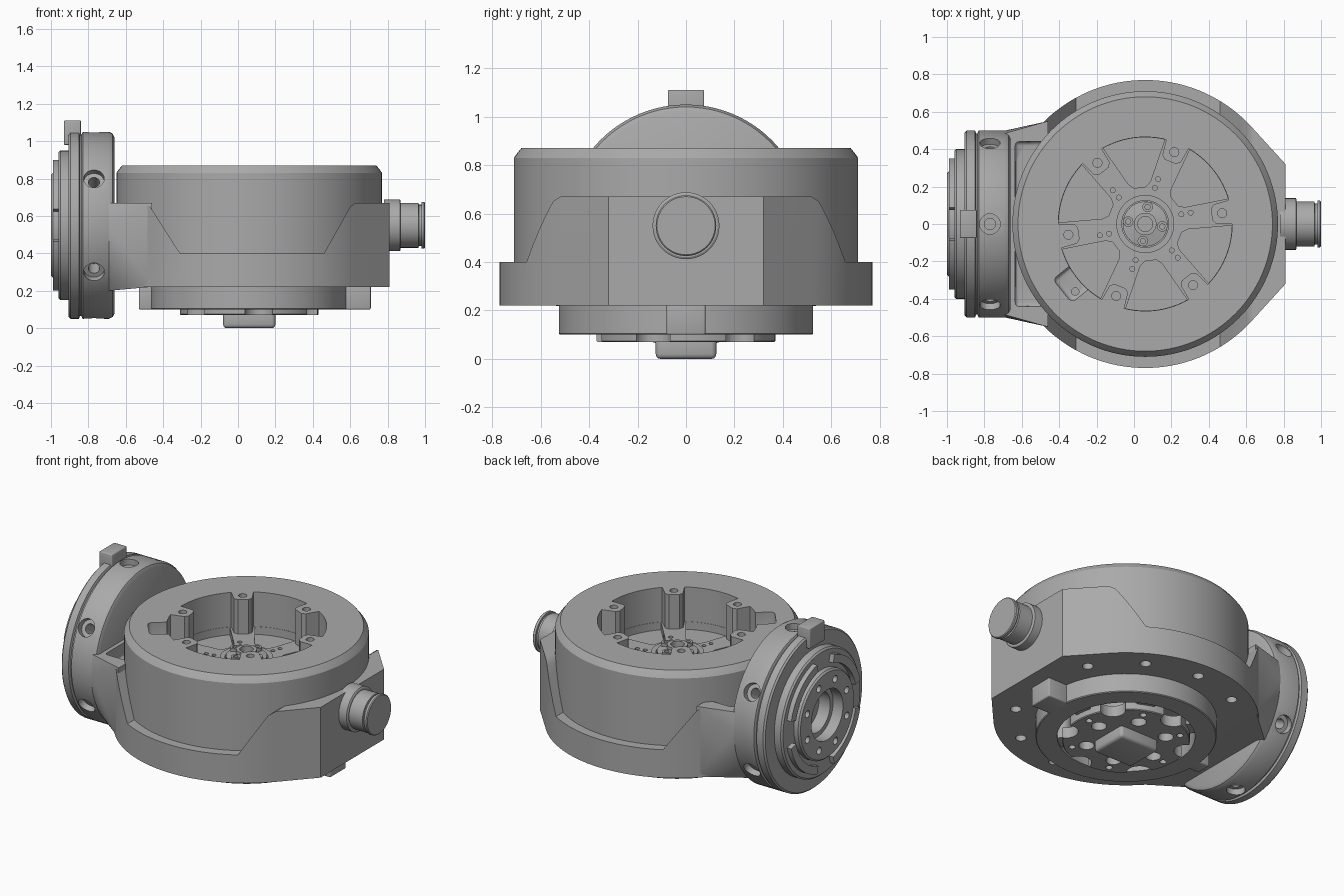
import bpy, bmesh
from math import radians, sin, cos, pi, sqrt
from mathutils import Matrix, Vector

if "Cube" in bpy.data.objects:
    bpy.data.objects.remove(bpy.data.objects["Cube"])

grey = bpy.data.materials.new("machined grey")
grey.use_nodes = True
grey.diffuse_color = (0.4, 0.4, 0.4, 1)
grey.node_tree.nodes["Principled BSDF"].inputs["Base Color"].default_value = (0.4, 0.4, 0.4, 1)

DRUM = Matrix.Translation((0.06, 0, 0))                                  # vertical main axis
SIDE = Matrix.Translation((0, 0, 0.55)) @ Matrix.Rotation(pi / 2, 4, 'Y')  # horizontal axis
parts = []


def finish(name, bm, matrix=Matrix(), helper=False):
    bmesh.ops.remove_doubles(bm, verts=bm.verts, dist=1e-5)
    bmesh.ops.transform(bm, matrix=matrix, verts=bm.verts)
    bmesh.ops.recalc_face_normals(bm, faces=bm.faces)
    mesh = bpy.data.meshes.new(name)
    bm.to_mesh(mesh)
    bm.free()
    mesh.materials.append(grey)
    ob = bpy.data.objects.new(name, mesh)
    bpy.context.collection.objects.link(ob)
    ob.hide_render = helper
    if not helper:
        parts.append(ob)
    return ob


def lathe(name, profile, matrix=DRUM, closed=False, steps=96, helper=False):
    bm = bmesh.new()
    vs = [bm.verts.new((r, 0, h)) for r, h in profile]
    es = [bm.edges.new(p) for p in zip(vs, vs[1:])]
    if closed:
        es.append(bm.edges.new((vs[-1], vs[0])))
    bmesh.ops.spin(bm, geom=vs + es, cent=(0, 0, 0), axis=(0, 0, 1), angle=2 * pi, steps=steps)
    return finish(name, bm, matrix, helper)


def polar(r, deg):
    return (r * cos(radians(deg)), r * sin(radians(deg)))


def arc(r, a, b, n=12):
    return [polar(r, a + (b - a) * i / n) for i in range(n + 1)]


def prisms(name, outlines, z0, z1, matrix=DRUM, helper=False):
    bm = bmesh.new()
    for pts in outlines:
        low = bm.faces.new([bm.verts.new((x, y, z0)) for x, y in pts])
        up = bmesh.ops.extrude_face_region(bm, geom=[low])["geom"]
        moved = [v for v in up if isinstance(v, bmesh.types.BMVert)]
        bmesh.ops.translate(bm, vec=(0, 0, z1 - z0), verts=moved)
    return finish(name, bm, matrix, helper)


def circles(spots, r, n=20):
    return [[(x + r * cos(2 * pi * i / n), y + r * sin(2 * pi * i / n)) for i in range(n)]
            for x, y in spots]


def box(name, lo, hi, bevel=0.0, matrix=Matrix(), helper=False):
    bm = bmesh.new()
    lo, hi = Vector(lo), Vector(hi)
    bmesh.ops.create_cube(bm, size=1, matrix=Matrix.Translation((lo + hi) / 2) @ Matrix.Diagonal((hi - lo).to_4d()))
    if bevel:
        bmesh.ops.bevel(bm, geom=bm.edges[:], offset=bevel, segments=3, profile=0.5, affect='EDGES')
    return finish(name, bm, matrix, helper)


def cut(ob, *cutters, keep=False):
    for c in cutters:
        mod = ob.modifiers.new("cut", 'BOOLEAN')
        mod.operation, mod.solver, mod.object = 'DIFFERENCE', 'EXACT', c
        bpy.context.view_layer.objects.active = ob
        bpy.ops.object.modifier_apply(modifier=mod.name)
        if not keep:
            bpy.data.objects.remove(c)


def holes(ob, spots, r, z0, z1, matrix=DRUM):
    cut(ob, prisms("hole_cutter", circles(spots, r), z0, z1, matrix, True))


SPOKES = [8 + 60 * k for k in range(6)]

# Main drum with lobed cavity
drum = lathe("drum", [(0, 0.32), (0.71, 0.32), (0.71, 0.83), (0.70, 0.845), (0.68, 0.87), (0, 0.87)], steps=128)
cavity = []
for a in SPOKES:
    cavity += [polar(0.465, a - 8), polar(0.38, a - 8), polar(0.36, a - 5), polar(0.36, a + 5), polar(0.38, a + 8)]
    cavity += arc(0.465, a + 8, a + 51)
cut(drum, prisms("cavity_cutter", [cavity], 0.65, 1, DRUM, True))
sectors = [arc(0.463, a + 9, a + 51) + [polar(0.23, a + 45), polar(0.2, a + 39), polar(0.2, a + 21), polar(0.23, a + 15)]
           for a in SPOKES]
cut(drum, prisms("sector_cutter", sectors, 0.6, 0.7, DRUM, True))
holes(drum, [polar(0.415, a) for a in SPOKES], 0.024, 0.8, 1)
holes(drum, [polar(r, a + s) for a in SPOKES for r, s in ((0.2, 7), (0.25, 6))], 0.013, 0.62, 0.7)

# Cable notch beside the cavity
cut(drum, box("notch_cutter", (0.38, -0.08, 0.74), (0.57, 0.08, 1), 0.025,
              DRUM @ Matrix.Rotation(radians(219), 4, 'Z'), True))
holes(drum, [polar(0.52, 224)], 0.02, 0.68, 0.8)

# Hub inside the cavity
lathe("hub_ring", [(0.125, 0.63), (0.155, 0.63), (0.155, 0.67), (0.125, 0.67)], closed=True, steps=48)
hub = lathe("hub", [(0, 0.63), (0.12, 0.63), (0.12, 0.68), (0.06, 0.69), (0.06, 0.72), (0.04, 0.72), (0.04, 0.67), (0, 0.67)], steps=48)
for i in range(4):
    lathe("hub_screw", [(0, 0.66), (0.028, 0.66), (0.028, 0.705), (0.014, 0.705), (0.014, 0.69), (0, 0.69)],
          DRUM @ Matrix.Translation((*polar(0.092, 82 + 90 * i), 0)), steps=16)

# Bracket shell around the drum, with dipped front and back walls
outline = arc(0.77, 43, 317, 90) + [(0.75, -0.32), (0.75, 0.32)]
bracket = prisms("bracket", [outline], 0.22, 0.67)
dip = [(-0.37, 0.40), (0.40, 0.40), (0.54, 0.65), (0.57, 0.67), (0.57, 0.8), (-0.57, 0.8), (-0.57, 0.67), (-0.53, 0.65)]
cut(bracket, prisms("dip_cutter", [dip], -1, 1, DRUM @ Matrix.Rotation(pi / 2, 4, 'X'), True),
    lathe("inner_cutter", [(0, 0.35), (0.6, 0.35), (0.6, 0.8), (0, 0.8)], helper=True),
    lathe("bore_cutter", [(0, 0.1), (0.40, 0.1), (0.40, 0.5), (0, 0.5)], helper=True))
holes(bracket, [polar(0.65, 30 * k) for k in range(12) if k % 6], 0.032, 0.1, 0.28)

# Neck blending the bracket into the side housing
bm = bmesh.new()
for i in range(13):
    z = 0.20 + 0.47 * i / 12
    for s in (-1, 1):
        bm.verts.new((-0.69, s * sqrt(0.2495 - (z - 0.55) ** 2), z))
for y in (-0.55, 0.55):
    for z in (0.221, 0.67):
        bm.verts.new((-0.46, y, z))
bmesh.ops.convex_hull(bm, input=bm.verts)
neck = finish("neck", bm)
pocket = box("pocket_cutter", (-0.635, -0.44, 0.58), (-0.42, 0.44, 0.8), 0.02, helper=True)
cut(neck, pocket, keep=True)
cut(bracket, pocket)

# Side housing with countersunk radial screw holes
housing = lathe("side_housing", [(0, -0.84), (0.48, -0.84), (0.5, -0.83), (0.5, -0.69), (0.49, -0.67), (0.47, -0.66), (0, -0.66)], SIDE)
for k in range(6):
    spot = Matrix.Translation((-0.77, 0, 0.55)) @ Matrix.Rotation(radians(30 + 60 * k), 4, 'X') @ Matrix.Rotation(-pi / 2, 4, 'X')
    holes(housing, [(0, 0)], 0.055, 0.46, 0.6, spot)
    holes(housing, [(0, 0)], 0.03, 0.36, 0.6, spot)

# Output flange on the side housing
flange = lathe("output_flange", [(0, -0.85), (0.13, -0.85), (0.13, -0.93), (0.16, -0.93), (0.16, -1), (0.27, -1),
                                 (0.28, -0.99), (0.28, -0.96), (0.39, -0.96), (0.4, -0.95), (0.4, -0.905), (0.49, -0.905),
                                 (0.5, -0.895), (0.5, -0.85), (0.485, -0.845), (0.485, -0.83), (0, -0.83)], SIDE)
holes(flange, [polar(0.215, 22 + 45 * k) for k in range(8)], 0.022, -1.1, -0.95, SIDE)
segments = [arc(0.36, a + 14, a + 76) + arc(0.31, a + 76, a + 14) for a in range(0, 360, 90)]
prisms("flange_segments", segments, -0.99, -0.95, SIDE)
box("stop_tab", (-0.93, -0.075, 0.98), (-0.84, 0.075, 1.11), 0.006)

# Cable connector
lathe("connector", [(0, 0.78), (0.138, 0.78), (0.138, 0.865), (0.13, 0.87), (0.12, 0.87), (0.12, 0.965), (0.11, 0.967),
                    (0.11, 0.98), (0.125, 0.98), (0.125, 0.995), (0.12, 1), (0, 1)], SIDE, steps=48)

# Lower ring with stop blocks
lathe("lower_ring", [(0.40, 0.23), (0.40, 0.10), (0.52, 0.10), (0.525, 0.105), (0.525, 0.23)], closed=True)
box("ring_block_left", (0.55, -0.08, 0.10), (0.71, 0.08, 0.23), 0.008)
box("ring_block_right", (-0.53, -0.05, 0.10), (-0.44, 0.05, 0.23), 0.008)

# Lower plate with notched rim, bosses and centre plug
plate = lathe("lower_plate", [(0, 0.07), (0.365, 0.07), (0.37, 0.075), (0.37, 0.14), (0, 0.14)])
holes(plate, [polar(0.37, a + 30) for a in SPOKES], 0.075, 0, 0.2)
holes(plate, [polar(0.235, a) for a in SPOKES], 0.045, 0, 0.2)
holes(plate, [polar(0.32, a) for a in SPOKES], 0.02, 0, 0.2)
prisms("lower_bosses", circles([polar(0.38, a) for a in SPOKES], 0.055), 0.11, 0.34)
lathe("lower_core", [(0, 0.12), (0.16, 0.12), (0.16, 0.34), (0, 0.34)], steps=48)
box("centre_plug", (-0.08, -0.125, 0), (0.20, 0.125, 0.1), 0.02)

# Smooth round surfaces, keep hard edges
bpy.ops.object.select_all(action='DESELECT')
for ob in parts:
    ob.select_set(True)
bpy.context.view_layer.objects.active = parts[0]
bpy.ops.object.shade_smooth_by_angle(angle=radians(30))
